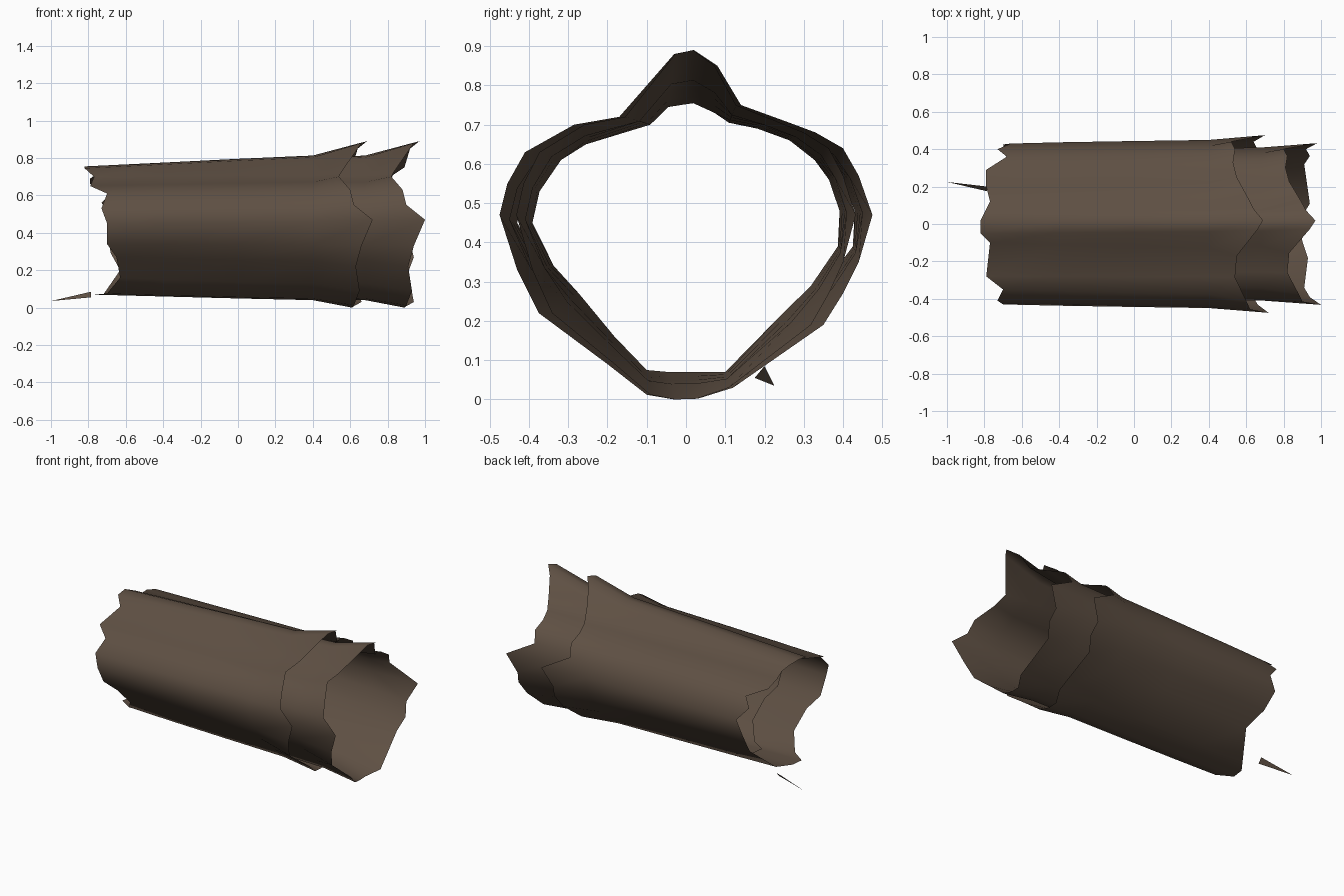
import bpy

bark = bpy.data.materials.new("dark_brown_bark")
bark.diffuse_color = (0.112, 0.079, 0.056, 1)

# One row per lengthwise strip of bark:
# left-end y, z | right-end y, z | left rim x, right rim x
STRIPS = [
    (.02, .755, .02, .89, -.82, .69),
    (.08, .73, .08, .85, -.79, .64),
    (.12, .705, .14, .75, -.77, .61),
    (.20, .69, .25, .71, -.79, .55),
    (.29, .66, .33, .68, -.79, .53),
    (.36, .61, .40, .64, -.68, .54),
    (.40, .56, .44, .57, -.73, .52),
    (.43, .48, .475, .47, -.66, .70),
    (.425, .39, .44, .35, -.70, .64),
    (.35, .29, .40, .27, -.68, .66),
    (.25, .20, .35, .19, -.63, .63),
    (.11, .07, .12, .03, -.72, .66),
    (.03, .07, .03, .002, -.78, .61),
    (-.05, .07, -.03, .00, -.79, .61),
    (-.11, .075, -.10, .012, -.70, .62),
    (-.20, .16, -.20, .09, -.63, .65),
    (-.30, .27, -.375, .22, -.65, .63),
    (-.37, .34, -.43, .33, -.70, .66),
    (-.43, .45, -.475, .47, -.70, .72),
    (-.41, .53, -.455, .55, -.73, .62),
    (-.35, .61, -.41, .63, -.70, .60),
    (-.28, .65, -.285, .70, -.79, .54),
    (-.10, .70, -.17, .72, -.77, .55),
    (-.05, .745, -.03, .88, -.82, .66),
]
# Stations along the log: x (None = jagged rim) and blend from left to right profile
STATIONS = [(None, 0), (-.4, .15), (0, .3), (.4, .43), (None, 1)]


def add_mesh(name, verts, faces):
    me = bpy.data.meshes.new(name)
    me.from_pydata(verts, [], faces)
    me.materials.append(bark)
    for p in me.polygons:
        p.use_smooth = True
    ob = bpy.data.objects.new(name, me)
    bpy.context.collection.objects.link(ob)
    return ob


def bark_tube(name, shift, width):
    verts, faces = [], []
    n, last = len(STRIPS), len(STATIONS) - 1
    for s, (sx, t) in enumerate(STATIONS):
        for ly, lz, ry, rz, xl, xr in STRIPS:
            x = xl if s == 0 else xr if s == last else sx
            verts.append((x + shift, (ly + (ry - ly) * t) * width, lz + (rz - lz) * t))
    for s in range(last):
        for i in range(n):
            j = (i + 1) % n
            faces.append((s * n + i, (s + 1) * n + i, (s + 1) * n + j, s * n + j))
    return add_mesh(name, verts, faces)


# Hollow log: outer bark and a narrower inner layer sticking out at the right
bark_tube("outer_bark", 0, 1)
bark_tube("inner_bark", .28, .91)

# Loose splinter at the left end
add_mesh("splinter", [(-1, .225, .035), (-.785, .2, .085), (-.785, .175, .055)], [(0, 1, 2)])
